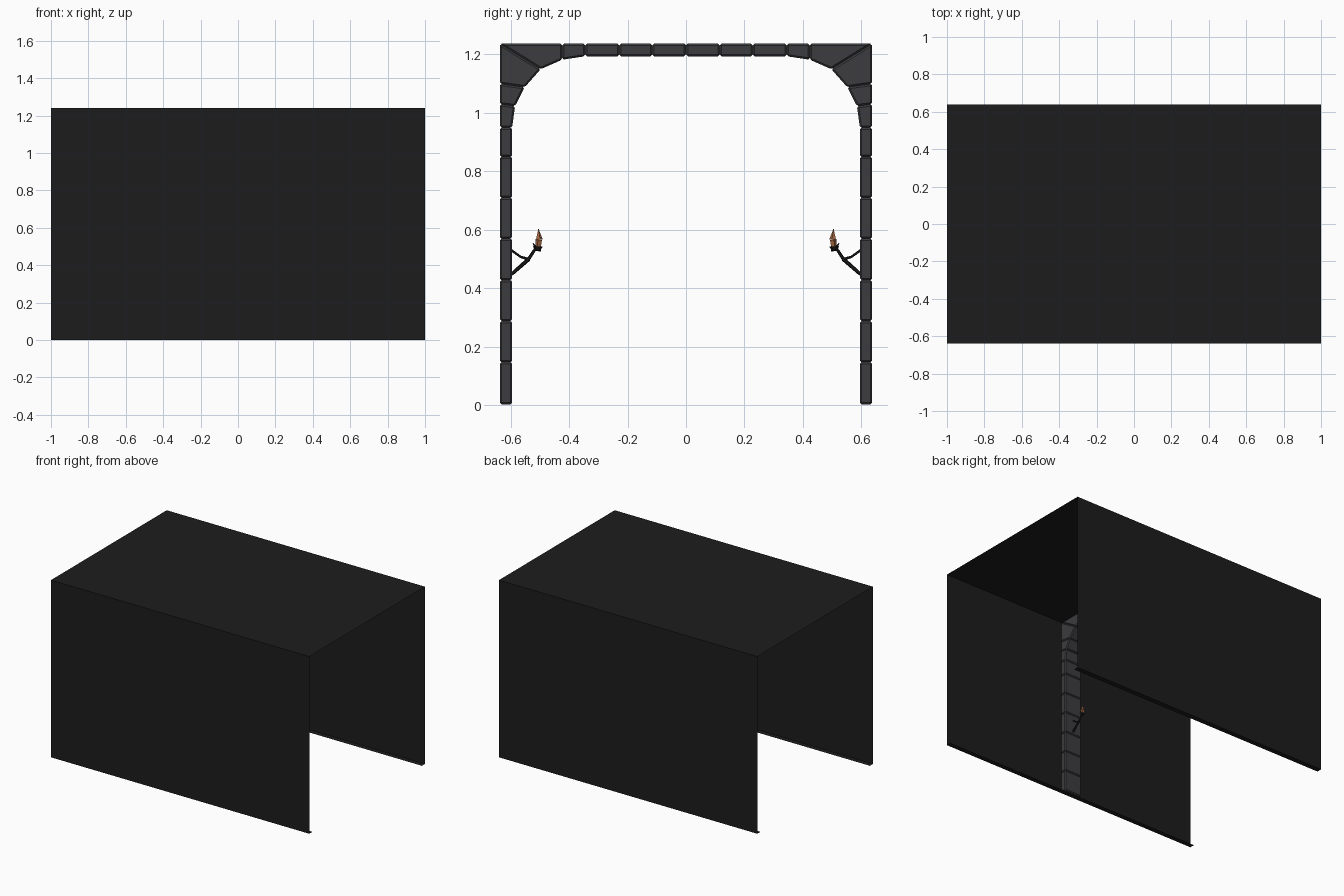
import bpy, bmesh
from mathutils import Vector

if "Cube" in bpy.data.objects:
    bpy.data.objects.remove(bpy.data.objects["Cube"])


def material(name, rgb):
    m = bpy.data.materials.new(name)
    m.diffuse_color = (*rgb, 1)
    m.use_nodes = True
    m.node_tree.nodes["Principled BSDF"].inputs["Base Color"].default_value = m.diffuse_color
    return m


DARK = material("dark_shell", (0.012, 0.012, 0.012))
STONE = material("grey_stone", (0.045, 0.045, 0.05))
IRON = material("black_iron", (0.01, 0.01, 0.01))
FIRE = material("flame_orange", (0.35, 0.13, 0.05))


def finish(name, bm, mat):
    me = bpy.data.meshes.new(name)
    bm.to_mesh(me)
    bm.free()
    me.materials.append(mat)
    ob = bpy.data.objects.new(name, me)
    bpy.context.collection.objects.link(ob)
    return ob


def mirror_y(ob):
    mod = ob.modifiers.new("mirror", 'MIRROR')
    mod.use_axis = (False, True, False)


# Thin tunnel shell: walls, roof and a narrow inward lip along the floor
bm = bmesh.new()
profile = [(-0.605, 0), (-0.64, 0), (-0.64, 1.24), (0.64, 1.24), (0.64, 0), (0.605, 0)]
rows = [[bm.verts.new((x, y, z)) for y, z in profile] for x in (-1, 1)]
for i in range(len(profile) - 1):
    bm.faces.new((rows[0][i], rows[1][i], rows[1][i + 1], rows[0][i + 1]))
bmesh.ops.recalc_face_normals(bm, faces=bm.faces)
finish("tunnel_shell", bm, DARK)

# Arch stones: each lies between neighbouring (inner y, z, outer y, z) joints
joints = [(-0.595, z, -0.637, z) for z in (0.003, 0.147, 0.288, 0.428, 0.57, 0.71, 0.85, 0.95)]
joints += [(-0.585, 1.023, -0.637, 1.03), (-0.552, 1.088, -0.637, 1.10),
           (-0.497, 1.15, -0.637, 1.237), (-0.424, 1.182, -0.424, 1.237)]
joints += [(y, 1.194, y, 1.237) for y in (-0.345, -0.229, -0.116, 0)]

bm = bmesh.new()
HALF = 0.065
for a, b in zip(joints, joints[1:]):
    quad = [(a[0], a[1]), (b[0], b[1]), (b[2], b[3]), (a[2], a[3])]
    f = bm.faces.new([bm.verts.new((-HALF, y, z)) for y, z in quad])
    ext = bmesh.ops.extrude_face_region(bm, geom=[f])["geom"]
    moved = [g for g in ext if isinstance(g, bmesh.types.BMVert)]
    bmesh.ops.translate(bm, verts=moved, vec=(2 * HALF, 0, 0))
    # region extrusion drops the starting face, so cap it again when missing
    if f.is_valid is False:
        continue
bmesh.ops.holes_fill(bm, edges=bm.edges, sides=4)
bmesh.ops.recalc_face_normals(bm, faces=bm.faces)
stones = finish("arch_stones", bm, STONE)
bev = stones.modifiers.new("bevel", 'BEVEL')
bev.width = 0.006
bev.segments = 1
mirror_y(stones)


def rod(bm, p, q, r1, r2, sides=6):
    p, q = Vector(p), Vector(q)
    d = q - p
    res = bmesh.ops.create_cone(bm, cap_ends=True, segments=sides,
                                radius1=r1, radius2=r2, depth=d.length)
    rot = d.to_track_quat('Z', 'Y')
    for v in res["verts"]:
        v.co = rot @ v.co + (p + q) / 2


# Torch bracket: forked wall struts, handle and a small cup
bm = bmesh.new()
rod(bm, (0, -0.597, 0.448), (0, -0.538, 0.5), 0.006, 0.007)
rod(bm, (0, -0.597, 0.53), (0, -0.565, 0.507), 0.004, 0.004)
rod(bm, (0, -0.567, 0.508), (0, -0.538, 0.499), 0.004, 0.005)
rod(bm, (0, -0.542, 0.495), (0, -0.517, 0.533), 0.006, 0.005)
rod(bm, (0, -0.520, 0.533), (0, -0.496, 0.532), 0.005, 0.006)
rod(bm, (0, -0.507, 0.531), (0, -0.507, 0.543), 0.009, 0.017)
rod(bm, (0, -0.513, 0.538), (0, -0.524, 0.555), 0.006, 0.001, 4)
mirror_y(finish("torch_bracket", bm, IRON))

# Torch flame: leaning faceted diamond
bm = bmesh.new()
rod(bm, (0, -0.505, 0.538), (0, -0.503, 0.566), 0.009, 0.013, 5)
rod(bm, (0, -0.503, 0.566), (0, -0.505, 0.605), 0.013, 0.0, 5)
mirror_y(finish("torch_flame", bm, FIRE))
